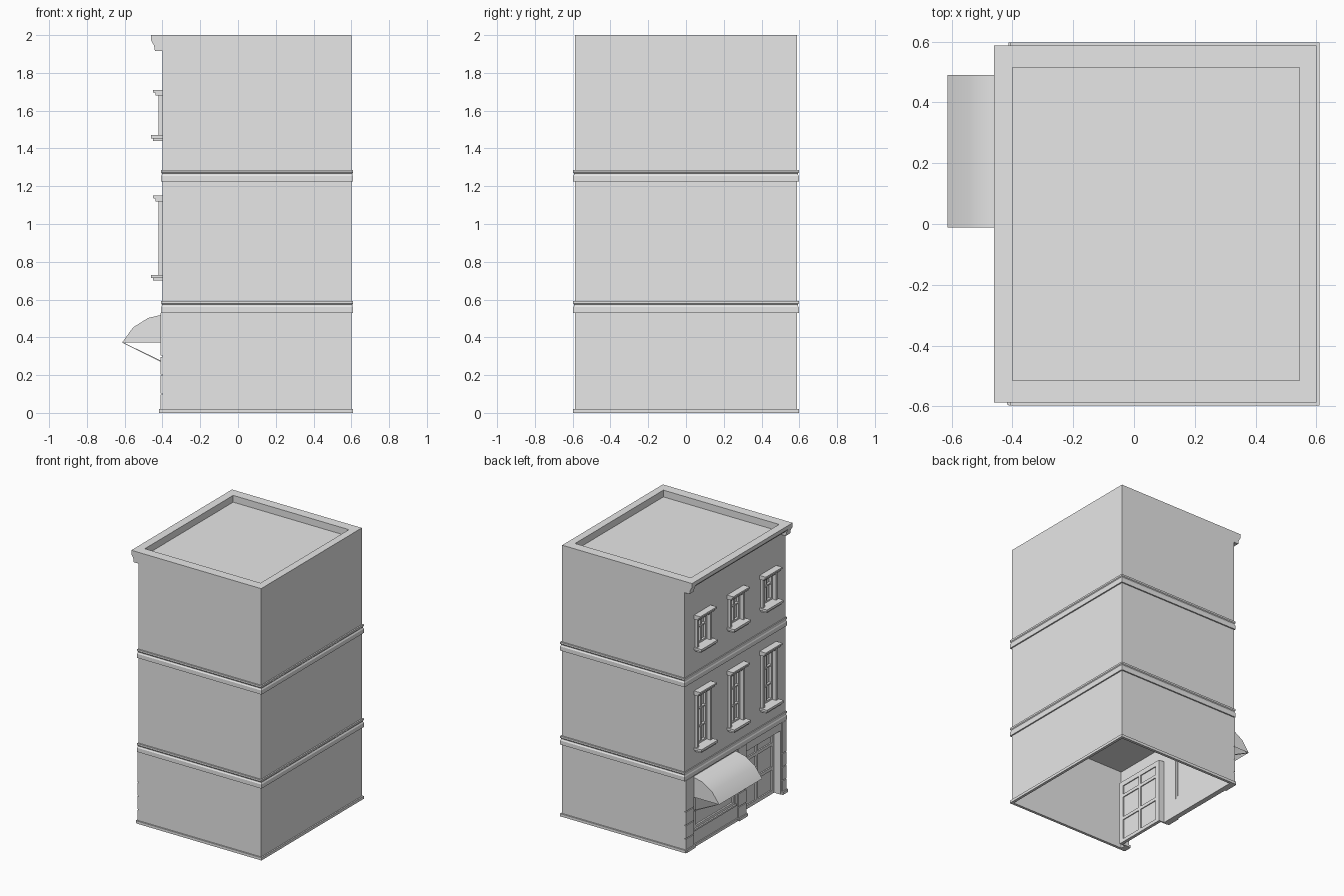
import bpy, bmesh
from mathutils import Vector

if "Cube" in bpy.data.objects:
    bpy.data.objects.remove(bpy.data.objects["Cube"], do_unlink=True)

# One plain stone grey for the whole building
stone = bpy.data.materials.new("stone_grey")
stone.use_nodes = True
stone.diffuse_color = (0.8, 0.8, 0.8, 1)
stone.node_tree.nodes["Principled BSDF"].inputs["Base Color"].default_value = (0.8, 0.8, 0.8, 1)

# Main dimensions; the shopfront faces -x
FRONT, BACK, SIDE, TOP = -0.4, 0.6, 0.587, 2.0


def finish(name, bm):
    bmesh.ops.recalc_face_normals(bm, faces=bm.faces)
    mesh = bpy.data.meshes.new(name)
    bm.to_mesh(mesh)
    bm.free()
    mesh.materials.append(stone)
    ob = bpy.data.objects.new(name, mesh)
    bpy.context.collection.objects.link(ob)
    return ob


def boxes(name, *spans):
    """Boxes given as (x0, x1, y0, y1, z0, z1), joined in one object."""
    bm = bmesh.new()
    for x0, x1, y0, y1, z0, z1 in spans:
        for v in bmesh.ops.create_cube(bm, size=1)["verts"]:
            v.co = Vector((x1 if v.co.x > 0 else x0,
                           y1 if v.co.y > 0 else y0,
                           z1 if v.co.z > 0 else z0))
    return finish(name, bm)


def prism(name, profile, y0, y1):
    """An (x, z) outline extruded along y."""
    bm = bmesh.new()
    face = bm.faces.new([bm.verts.new((x, y0, z)) for x, z in profile])
    new = bmesh.ops.extrude_face_region(bm, geom=[face])["geom"]
    verts = [g for g in new if isinstance(g, bmesh.types.BMVert)]
    bmesh.ops.translate(bm, verts=verts, vec=(0, y1 - y0, 0))
    return finish(name, bm)


def belt(name, profile):
    """An (outset, z) profile run round all four walls."""
    bm = bmesh.new()
    rings = []
    for d, z in profile:
        xs, xe, y = FRONT - d * 0.7, BACK + d, SIDE + d
        rings.append([bm.verts.new((*p, z)) for p in ((xs, -y), (xe, -y), (xe, y), (xs, y))])
    for a, b in zip(rings, rings[1:]):
        for i in range(4):
            j = (i + 1) % 4
            bm.faces.new((a[i], a[j], b[j], b[i]))
    return finish(name, bm)


def cut(target, *span):
    cutter = boxes("cutter", span)
    cutter.hide_render = True
    mod = target.modifiers.new("cut", "BOOLEAN")
    mod.operation, mod.solver, mod.object = "DIFFERENCE", "EXACT", cutter
    bpy.context.view_layer.objects.active = target
    bpy.ops.object.modifier_apply(modifier=mod.name)
    bpy.data.objects.remove(cutter, do_unlink=True)


# Building shell: hollow, open-bottomed shop floor and sunken roof
shell = boxes("building_shell", (FRONT, BACK, -SIDE, SIDE, 0, TOP))
cut(shell, -0.37, 0.59, -0.577, 0.577, -0.1, 0.6)
cut(shell, -0.405 + 0.005, 0.545, -0.515, 0.515, 1.95, 2.1)

# Shop window and doorway openings
SHOP = (0.0, 0.47)
DOOR = (-0.53, -0.13)
cut(shell, -0.5, -0.3, *SHOP, 0.13, 0.48)
cut(shell, -0.5, -0.3, *DOOR, -0.1, 0.47)


def lattice(name, x0, x1, ya, yb, za, zb, columns, rails, edge, bar):
    """Frame with bars: rails are heights as fractions of the opening."""
    spans = [(x0, x1, ya, ya + edge, za, zb), (x0, x1, yb - edge, yb, za, zb),
             (x0, x1, ya, yb, za, za + edge), (x0, x1, ya, yb, zb - edge, zb)]
    for i in range(1, columns):
        y = ya + (yb - ya) * i / columns
        spans.append((x0, x1, y - bar, y + bar, za, zb))
    for f in rails:
        z = za + (zb - za) * f
        spans.append((x0, x1, ya, yb, z - bar, z + bar))
    return boxes(name, *spans)


# Upper windows: niche, surround, sash bars, sill and hood
floors = {"middle": (0.73, 1.12, (0.33, 0.68)), "upper": (1.47, 1.68, (0.62,))}
for floor, (za, zb, rails) in floors.items():
    for place, yc in (("north", 0.38), ("centre", -0.005), ("south", -0.385)):
        tag = f"{floor}_{place}_window"
        cut(shell, -0.5, -0.37, yc - 0.068, yc + 0.068, za, zb - 0.012)
        boxes(tag + "_surround",
              (-0.42, FRONT, yc - 0.086, yc - 0.066, za, zb),
              (-0.42, FRONT, yc + 0.066, yc + 0.086, za, zb),
              (-0.42, FRONT, yc - 0.086, yc + 0.086, zb - 0.016, zb))
        lattice(tag + "_sash", -0.388, -0.37, yc - 0.068, yc + 0.068,
                za, zb - 0.012, 2, rails, 0.012, 0.005)
        boxes(tag + "_sill",
              (-0.46, FRONT, yc - 0.097, yc + 0.097, za - 0.017, za),
              (-0.45, FRONT, yc - 0.088, yc + 0.088, za - 0.03, za - 0.017))
        prism(tag + "_hood",
              [(FRONT, zb), (-0.437, zb), (-0.437, zb + 0.012), (-0.45, zb + 0.018),
               (-0.45, zb + 0.03), (FRONT, zb + 0.03)], yc - 0.097, yc + 0.097)

# Moulded belts between the floors
for name, z in (("lower_belt", 0.53), ("upper_belt", 1.224)):
    belt(name, [(0, z), (0.01, z), (0.01, z + 0.03), (0.005, z + 0.038),
                (0.005, z + 0.044), (0.01, z + 0.05), (0.01, z + 0.063), (0, z + 0.063)])

# Cornice along the front with a bracket at each end
prism("cornice", [(FRONT, 1.95), (-0.44, 1.95), (-0.46, 1.972), (-0.46, TOP), (FRONT, TOP)],
      -SIDE, SIDE)
for name, y in (("cornice_bracket_south", -SIDE), ("cornice_bracket_north", SIDE - 0.05)):
    prism(name, [(FRONT, 1.917), (-0.44, 1.917), (-0.445, 1.945), (-0.46, 1.972), (FRONT, 1.972)],
          y, y + 0.05)

# Base course round the sides and back, and under the shop window
base_y = SIDE + 0.01
boxes("base_course",
      (FRONT - 0.012, BACK + 0.01, -base_y, -0.577, 0, 0.02),
      (FRONT - 0.012, BACK + 0.01, 0.577, base_y, 0, 0.02),
      (0.59, BACK + 0.01, -base_y, base_y, 0, 0.02),
      (FRONT - 0.008, -0.37, DOOR[1], base_y, 0, 0.02))

# Shopfront pilasters in stacked blocks with grooves
for name, ya, yb in (("north_pilaster", 0.49, SIDE), ("middle_pilaster", -0.12, -0.03),
                     ("south_pilaster", -SIDE, -0.54)):
    boxes(name, *[(-0.409, FRONT, ya, yb, z0, z1) for z0, z1 in
                  ((0.02, 0.097), (0.103, 0.197), (0.203, 0.297), (0.303, 0.53))])
    boxes(name + "_foot", (-0.418, FRONT, ya - 0.006, min(yb + 0.006, SIDE), 0, 0.02))

# Shop window: sill, frame and pane
boxes("shop_window_sill", (-0.409, -0.37, SHOP[0] - 0.01, SHOP[1] + 0.01, 0.118, 0.13))
lattice("shop_window_frame", -0.398, -0.375, *SHOP, 0.13, 0.48, 1, (), 0.018, 0.006)
boxes("shop_window_pane", (-0.386, -0.38, *SHOP, 0.13, 0.48))

# Recessed double door with its porch
boxes("door_recess",
      (-0.37, -0.325, DOOR[0] - 0.01, DOOR[0], 0, 0.48),
      (-0.37, -0.325, DOOR[1], DOOR[1] + 0.01, 0, 0.48),
      (-0.37, -0.325, DOOR[0], DOOR[1], 0.47, 0.48))
boxes("door_panels", (-0.338, -0.332, *DOOR, 0, 0.47))
lattice("door_frame", -0.348, -0.325, *DOOR, 0, 0.47, 2, (0.4, 0.78), 0.026, 0.012)

# Curved awning: open underneath, closed at both ends
AW = (-0.012, 0.49)
curve = [(-0.4, 0.52), (-0.475, 0.503), (-0.555, 0.453), (-0.614, 0.372)]
bm = bmesh.new()
ends = [[bm.verts.new((x, y, z)) for x, z in curve + [(-0.4, 0.372)]] for y in AW]
for i in range(len(curve) - 1):
    bm.faces.new((ends[0][i], ends[0][i + 1], ends[1][i + 1], ends[1][i]))
for end in ends:
    bm.faces.new(end)
awning = finish("awning", bm)
bpy.ops.object.select_all(action="DESELECT")
awning.select_set(True)
bpy.context.view_layer.objects.active = awning
bpy.ops.object.shade_smooth_by_angle(angle=0.7)

# Slanted awning stays
for name, y in (("awning_stay_south", AW[0] + 0.002), ("awning_stay_north", AW[1] - 0.008)):
    prism(name, [(-0.614, 0.372), (-0.606, 0.372), (-0.402, 0.274), (-0.402, 0.266)], y, y + 0.006)
